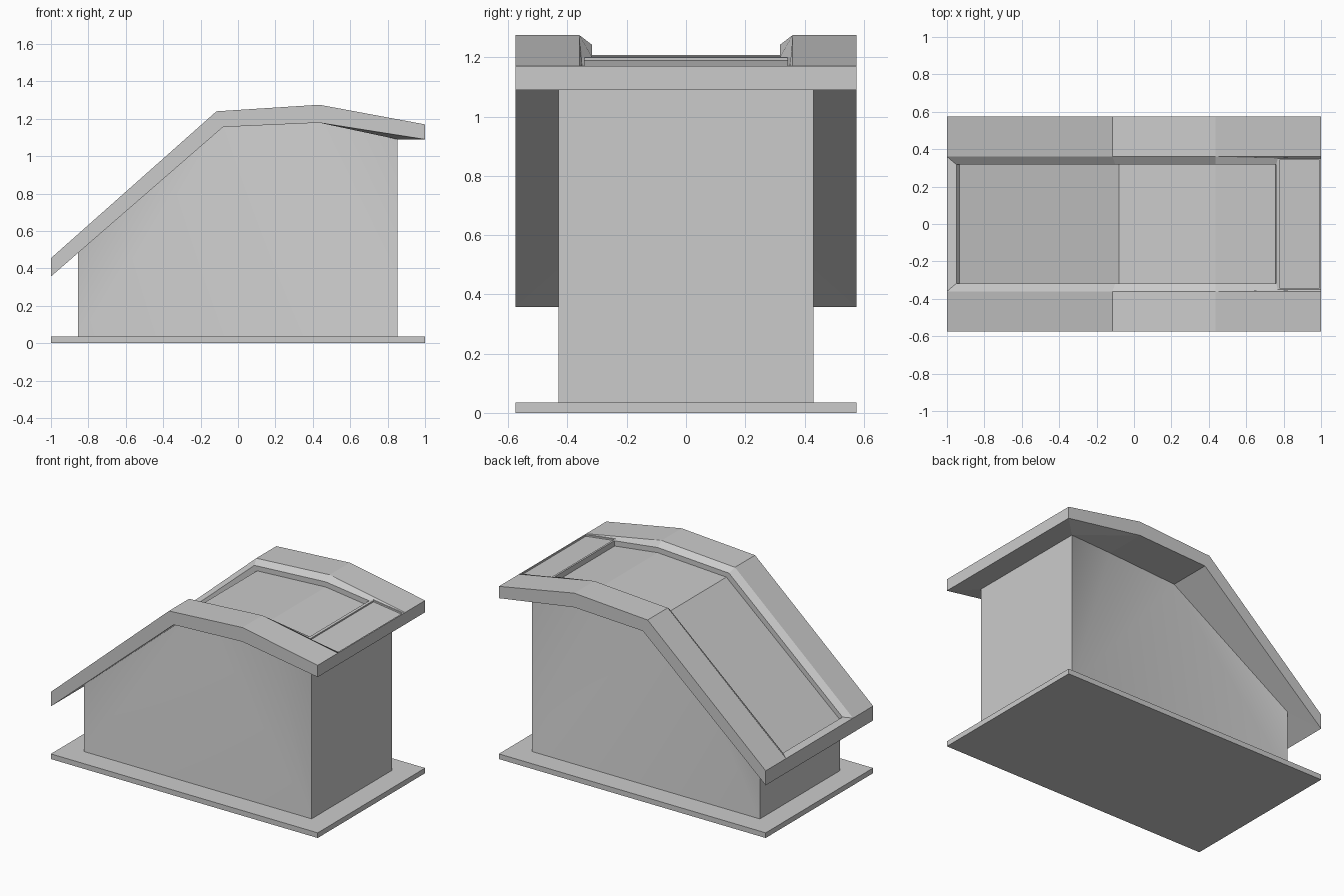
import bpy
import bmesh
from math import radians

cube = bpy.data.objects.get("Cube")
if cube:
    bpy.data.objects.remove(cube, do_unlink=True)

grey = bpy.data.materials.new("plain grey")
grey.use_nodes = True
colour = (0.6, 0.6, 0.6, 1)
grey.diffuse_color = colour
grey.node_tree.nodes["Principled BSDF"].inputs["Base Color"].default_value = colour

HALF_DEPTH = 0.575
WALL_DEPTH = 0.43


def finish(bm, name):
    bmesh.ops.recalc_face_normals(bm, faces=bm.faces)
    mesh = bpy.data.meshes.new(name)
    bm.to_mesh(mesh)
    bm.free()
    mesh.materials.append(grey)
    obj = bpy.data.objects.new(name, mesh)
    bpy.context.collection.objects.link(obj)
    return obj


def curved_rows(bm, points):
    """Front and back copies of an x, y, z line."""
    return [[bm.verts.new((x, s * y, z)) for x, y, z in points] for s in (-1, 1)]


def rows(bm, points, y):
    return curved_rows(bm, [(x, y, z) for x, z in points])


def bridge(bm, a, b, spans):
    for i in spans:
        bm.faces.new((a[i], a[i + 1], b[i + 1], b[i]))


def across(bm, a, b, i):
    bm.faces.new((a[0][i], b[0][i], b[1][i], a[1][i]))


# Ground slab
bm = bmesh.new()
bmesh.ops.create_cube(bm, size=1)
bmesh.ops.scale(bm, vec=(2, 2 * HALF_DEPTH, 0.035), verts=bm.verts)
bmesh.ops.translate(bm, vec=(0, 0, 0.0175), verts=bm.verts)
finish(bm, "base_slab")

# Body: side walls lean inward towards the middle of their top edge
wall_top = [(-0.855, WALL_DEPTH, 0.485), (-0.08, 0.284, 1.156),
            (0.435, 0.294, 1.179), (0.853, WALL_DEPTH, 1.09)]
bm = bmesh.new()
top = curved_rows(bm, wall_top)
foot = rows(bm, [(-0.855, 0.035), (0.853, 0.035)], WALL_DEPTH)
for t, f in zip(top, foot):
    bm.faces.new((t[0], t[1], f[0]))
    bm.faces.new((t[1], f[1], f[0]))
    bm.faces.new((t[1], t[2], f[1]))
    bm.faces.new((t[2], t[3], f[1]))
bridge(bm, top[0], top[1], range(3))
bridge(bm, foot[0], foot[1], range(1))
bm.faces.new((top[0][0], top[1][0], foot[1][0], foot[0][0]))
bm.faces.new((top[0][3], top[1][3], foot[1][1], foot[0][1]))
body = finish(bm, "body")
bpy.context.view_layer.objects.active = body
body.select_set(True)
bpy.ops.object.shade_smooth_by_angle(angle=radians(20))

# Roof: lengthwise edge lines, each on the front and back side
bm = bmesh.new()
crest = [(-1, 0.455), (-0.115, 1.24), (0.435, 1.275), (1, 1.17)]
outer = rows(bm, crest, HALF_DEPTH)
rail = rows(bm, crest, 0.36)
lip = rows(bm, [(-0.95, 0.465), (-0.1, 1.212), (0.435, 1.243), (0.76, 1.202)], 0.318)
floor = rows(bm, [(-0.932, 0.441), (-0.08, 1.18), (0.435, 1.208), (0.757, 1.167)], 0.318)
strip = rows(bm, [(0.769, 1.2), (1, 1.17)], 0.351)
eave = rows(bm, [(-1, 0.357), (-0.08, 1.156), (0.435, 1.179), (1, 1.09)], HALF_DEPTH)
soffit = curved_rows(bm, wall_top)

for s in (0, 1):
    bridge(bm, eave[s], outer[s], range(3))
    bridge(bm, outer[s], rail[s], range(3))
    bridge(bm, rail[s], lip[s], range(2))
    bridge(bm, lip[s], floor[s], range(3))
    bridge(bm, soffit[s], eave[s], range(2))
    # Overhang folding down to the high end
    bm.faces.new((eave[s][2], soffit[s][2], soffit[s][3]))
    bm.faces.new((eave[s][2], soffit[s][3], eave[s][3]))
    # Rail fading into the high end
    bm.faces.new((rail[s][2], lip[s][2], lip[s][3], strip[s][0]))
    bm.faces.new((rail[s][2], strip[s][0], strip[s][1], rail[s][3]))

bridge(bm, floor[0], floor[1], range(3))
bridge(bm, soffit[0], soffit[1], range(3))
across(bm, rail, lip, 0)
for i in (0, 3):
    across(bm, lip, floor, i)
    across(bm, soffit, eave, i)
bm.faces.new((lip[0][3], strip[0][0], strip[1][0], lip[1][3]))

# End faces of the roof
bm.faces.new((eave[0][0], outer[0][0], rail[0][0],
              rail[1][0], outer[1][0], eave[1][0]))
bm.faces.new((eave[0][3], outer[0][3], rail[0][3], strip[0][1],
              strip[1][1], rail[1][3], outer[1][3], eave[1][3]))

# Shallow sunken plate at the high end
plate = bm.faces.new((strip[0][0], strip[0][1], strip[1][1], strip[1][0]))
bmesh.ops.recalc_face_normals(bm, faces=bm.faces)
bmesh.ops.inset_individual(bm, faces=[plate], thickness=0.011)
bmesh.ops.inset_individual(bm, faces=[plate], thickness=0.0005, depth=-0.01)
finish(bm, "roof")
